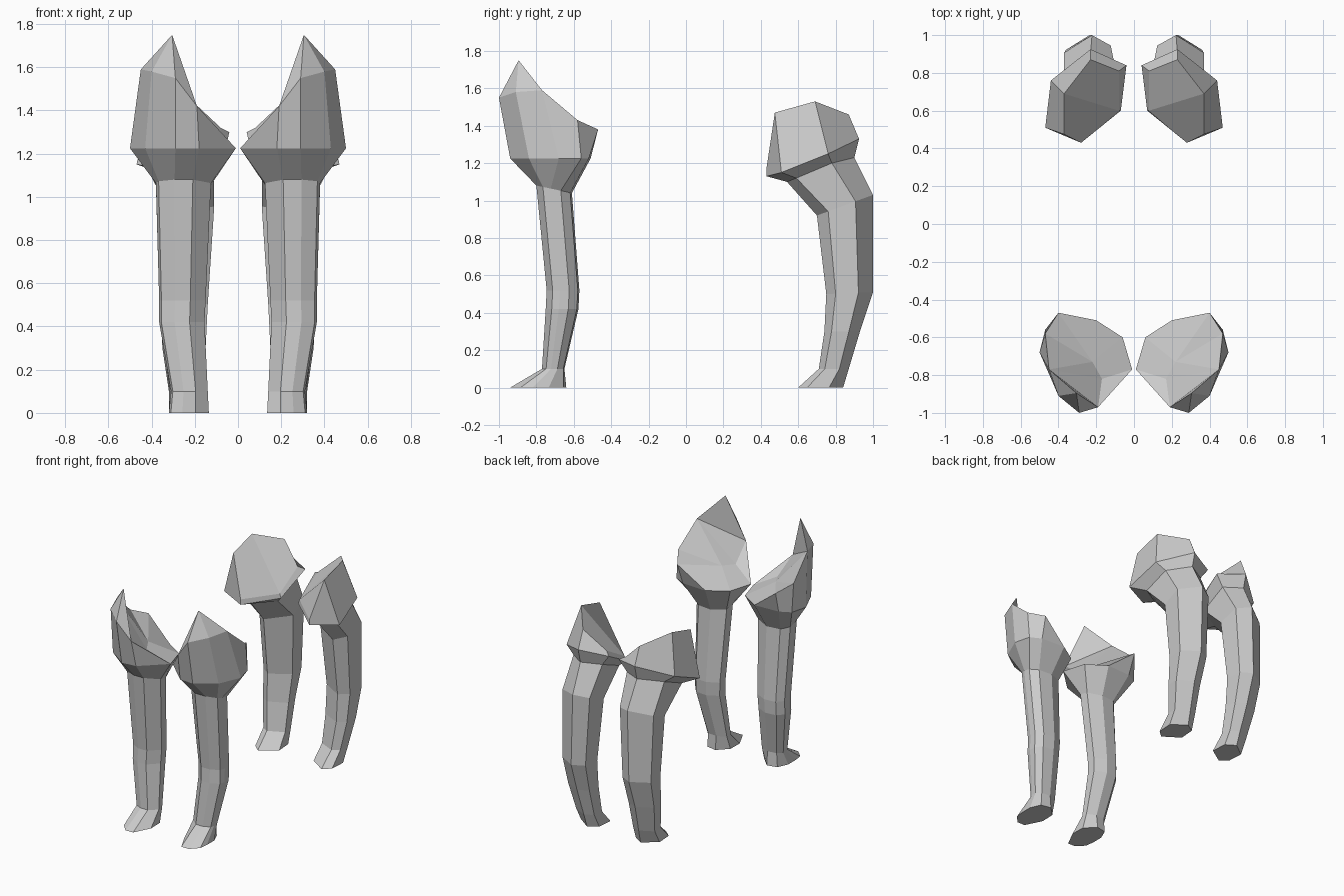
import bpy
import bmesh
from math import cos, sin, radians

cube = bpy.data.objects.get("Cube")
if cube:
    bpy.data.objects.remove(cube, do_unlink=True)

# One plain grey material
grey = bpy.data.materials.new("plain grey")
grey.use_nodes = True
colour = (0.6, 0.6, 0.6, 1.0)
grey.diffuse_color = colour
grey.node_tree.nodes["Principled BSDF"].inputs["Base Color"].default_value = colour


def oval(angles, x_min, x_max, y_min, y_max, z_front, z_back):
    """Cross-section fitted to a box, tilted from front height to back height."""
    points = []
    for angle in angles:
        u, v = cos(radians(angle)), sin(radians(angle))
        # Stretch the unit circle a little so the facets reach the box
        u, v = max(-1, min(1, u * 1.1)), max(-1, min(1, v * 1.1))
        points.append(((x_min + x_max) / 2 + u * (x_max - x_min) / 2,
                       (y_min + y_max) / 2 + v * (y_max - y_min) / 2,
                       z_front + (z_back - z_front) * (v + 1) / 2))
    return points


def build_leg(name, side, rings, cap_points, cap_faces):
    """Loft the rings from the sole up, then close the top with named cap faces."""
    bm = bmesh.new()
    loops = [[bm.verts.new((side * x, y, z)) for x, y, z in ring] for ring in rings]
    for low, high in zip(loops, loops[1:]):
        for i in range(len(low)):
            j = (i + 1) % len(low)
            bm.faces.new((low[i], low[j], high[j], high[i]))
    bm.faces.new(loops[0][::-1])
    extra = [bm.verts.new((side * x, y, z)) for x, y, z in cap_points]
    top = loops[-1] + extra
    for face in cap_faces:
        bm.faces.new([top[i] for i in face])
    bmesh.ops.remove_doubles(bm, verts=bm.verts[:], dist=0.0005)
    bmesh.ops.recalc_face_normals(bm, faces=bm.faces[:])
    mesh = bpy.data.meshes.new(name)
    bm.to_mesh(mesh)
    bm.free()
    mesh.materials.append(grey)
    leg = bpy.data.objects.new(name, mesh)
    bpy.context.collection.objects.link(leg)


# Front leg: shaft sections, shoulder ring and pointed shoulder rim
front_angles = (190, 252, 287, 325, 350, 20, 55, 100, 152)
shoulder = [(.01, -.77), (.18, -.93), (.29, -.94), (.43, -.84), (.50, -.68),
            (.47, -.56), (.39, -.52), (.20, -.51), (.06, -.60)]
shoulder_ring = [(x, y, 1.225) for x, y in shoulder]
E, D, C, N, B, G, F, H, K, APEX, FOLD_BACK, FOLD_FRONT = range(12)
front_rim = list(shoulder_ring)
front_rim[D] = (.19, -.97, 1.42)
front_rim[C] = (.29, -1.0, 1.55)
front_rim[N] = (.40, -.91, 1.58)
front_rim[B] = (.45, -.77, 1.59)
front_rim[G] = (.47, -.58, 1.43)
front_rim[F] = (.40, -.47, 1.38)
front_rings = [
    oval(front_angles, .135, .32, -.94, -.64, 0, 0),
    oval(front_angles, .14, .31, -.77, -.65, .1, .1),
    oval(front_angles, .155, .365, -.75, -.575, .42, .42),
    oval(front_angles, .15, .365, -.745, -.57, .52, .52),
    oval(front_angles, .125, .38, -.80, -.61, 1.08, 1.04),
    shoulder_ring,
    front_rim,
]
# Upright spike at the front, steep inner wall, then a shallow floor
front_cap = [(.305, -.895, 1.75), (.22, -.73, 1.32), (.17, -.82, 1.31)]
front_faces = [
    (APEX, D, C), (APEX, C, N), (APEX, N, B), (APEX, B, D),
    (B, G, FOLD_BACK), (G, F, FOLD_BACK),
    (B, FOLD_BACK, FOLD_FRONT), (B, FOLD_FRONT, D),
    (FOLD_FRONT, E, D), (FOLD_FRONT, FOLD_BACK, K, E), (FOLD_BACK, F, H, K),
]

# Back leg: bent shaft sections, hip underside, hip ring and sloping inner cap
back_angles = (-33, 20, 97, 145, 198, 287)
hip_under = [(.38, .59, 1.12), (.37, .78, 1.20), (.23, .90, 1.23),
             (.10, .83, 1.22), (.11, .62, 1.13), (.27, .54, 1.10)]
hip_ring = [(.47, .51, 1.15), (.44, .76, 1.25), (.23, .925, 1.33),
            (.04, .84, 1.30), (.07, .60, 1.17), (.28, .43, 1.13)]
hip_rim = [(.37, .475, 1.47), (.37, .69, 1.53), (.23, .87, 1.46),
           (.08, .81, 1.32), (.08, .60, 1.20), (.28, .43, 1.17)]
back_rings = [
    oval(back_angles, .14, .32, .60, .84, 0, 0),
    oval(back_angles, .15, .32, .71, .87, .1, .1),
    oval(back_angles, .15, .35, .74, .93, .3, .3),
    oval(back_angles, .14, .36, .75, 1.0, .5, .51),
    oval(back_angles, .11, .37, .70, 1.0, .92, 1.03),
    hip_under,
    hip_ring,
    hip_rim,
]
# The cap folds gently along a line from its top to its inner edge
back_faces = [(0, 1, 4, 5), (1, 2, 3, 4)]

# Mirrored pairs
for label, side in (("left", 1), ("right", -1)):
    build_leg("front_leg_" + label, side, front_rings, front_cap, front_faces)
    build_leg("back_leg_" + label, side, back_rings, [], back_faces)
